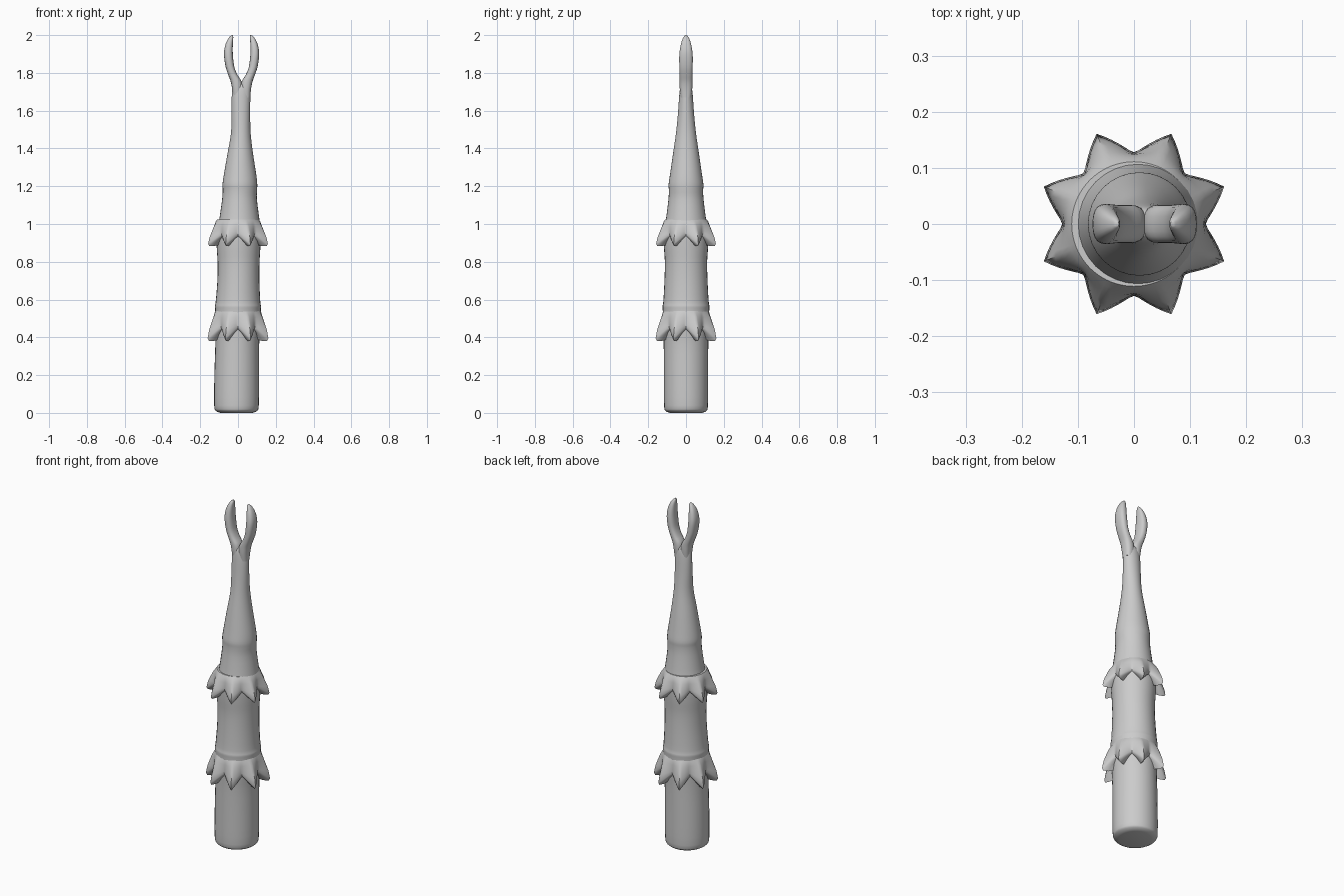
import bpy, bmesh
from math import sin, cos, pi, copysign

if "Cube" in bpy.data.objects:
    bpy.data.objects.remove(bpy.data.objects["Cube"])


def loft(name, rings):
    """Skin a list of equal-length point rings and cap both ends."""
    bm = bmesh.new()
    loops = [[bm.verts.new(p) for p in ring] for ring in rings]
    n = len(loops[0])
    for a, b in zip(loops, loops[1:]):
        for i in range(n):
            j = (i + 1) % n
            bm.faces.new((a[i], a[j], b[j], b[i]))
    bm.faces.new(loops[0][::-1])
    bm.faces.new(loops[-1])
    bmesh.ops.recalc_face_normals(bm, faces=bm.faces)
    mesh = bpy.data.meshes.new(name)
    bm.to_mesh(mesh)
    bm.free()
    ob = bpy.data.objects.new(name, mesh)
    bpy.context.collection.objects.link(ob)
    bpy.ops.object.select_all(action='DESELECT')
    ob.select_set(True)
    bpy.context.view_layer.objects.active = ob
    bpy.ops.object.shade_smooth_by_angle(angle=0.9)
    return ob


def smooth(keys, steps=4):
    """Catmull-Rom interpolation through key tuples."""
    pts = [keys[0]] + keys + [keys[-1]]
    out = []
    for a, b, c, d in zip(pts, pts[1:], pts[2:], pts[3:]):
        for s in range(steps):
            t = s / steps
            out.append(tuple(
                0.5 * (2*q + (r - p)*t + (2*p - 5*q + 4*r - w)*t*t
                       + (3*q - p - 3*r + w)*t**3)
                for p, q, r, w in zip(a, b, c, d)))
    return out + [keys[-1]]


def oval(cx, rx, ry, z, n=32, power=1.0):
    ring = []
    for i in range(n):
        a = 2 * pi * i / n
        c, s = cos(a), sin(a)
        ring.append((cx + rx * copysign(abs(c)**power, c),
                     ry * copysign(abs(s)**power, s), z))
    return ring


# Slightly leaning shaft: centre x, radius x, radius y, height
shaft = [(-.008, .085, .085, 0), (-.008, .108, .108, .01), (-.008, .118, .116, .04),
         (-.007, .118, .117, .2), (-.004, .116, .118, .36), (0, .12, .121, .45),
         (0, .121, .123, .54), (0, .122, .124, .565), (0, .118, .12, .59),
         (.002, .111, .114, .7), (.003, .111, .112, .8), (.003, .116, .117, .88),
         (.004, .118, .118, .96), (.007, .107, .107, 1.02), (.008, .092, .093, 1.13),
         (.01, .091, .091, 1.18), (.01, .092, .092, 1.21), (.011, .086, .085, 1.26),
         (.012, .068, .069, 1.37), (.015, .052, .053, 1.48), (.015, .0495, .043, 1.58),
         (.016, .049, .036, 1.68), (.017, .046, .030, 1.725), (.017, .036, .020, 1.742)]
loft("shaft", [oval(*k) for k in smooth(shaft, 3)])


# Collars: a skirt of eight downward spikes, star-shaped in plan
def collar(name, tip_z, height, top_r):
    n = 96
    # inner radius, extra radius at spike, height above tip, drop at spike
    rows = [(top_r - .008, 0, 1.12, 0), (top_r, .002, 1.0, 0), (top_r + .005, .013, .8, 0),
            (top_r + .006, .027, .58, .06), (top_r + .006, .038, .5, .2),
            (top_r + .005, .047, .42, .42), (top_r + .002, .043, .36, .46),
            (top_r - .004, .020, .34, .44), (top_r - .018, 0, .34, .38)]
    rings = []
    for r, amp, h, drop in rows:
        ring = []
        for i in range(n):
            a = 2 * pi * i / n
            d = abs((a / (pi / 4)) % 1 - .5) * 2
            c = (1 - d) ** 1.25
            rad = r + amp * c
            ring.append((rad * cos(a), rad * sin(a), tip_z + height * (h - drop * c)))
        rings.append(ring)
    loft(name, rings)


collar("lower_spike_collar", .395, .14, .122)
collar("upper_spike_collar", .895, .115, .119)

# Forked tip: outer offset, inner offset from the fork centre, half depth, height
prong = [(.046, -.004, .028, 1.67), (.050, -.004, .033, 1.715), (.058, .001, .034, 1.755),
         (.071, .022, .034, 1.79), (.084, .038, .035, 1.83), (.092, .045, .036, 1.88),
         (.092, .047, .033, 1.92), (.082, .046, .025, 1.96), (.066, .044, .014, 1.988),
         (.052, .046, .004, 2.0)]
for side, label in ((-1, "left"), (1, "right")):
    loft(label + "_prong",
         [oval(.019 + side * (o + i) / 2, (o - i) / 2, d, z, 20, .8)
          for o, i, d, z in smooth(prong, 3)])
